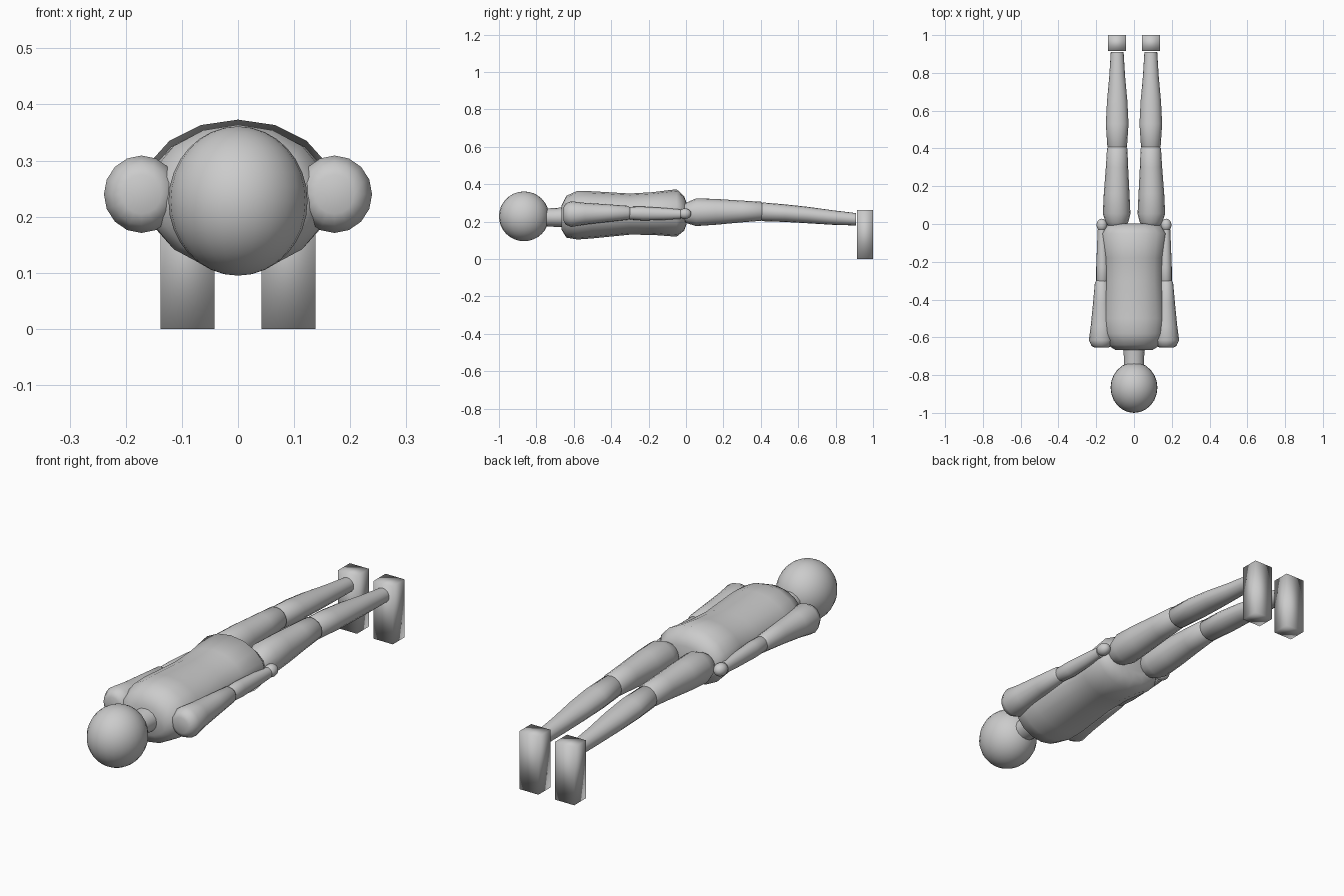
import bpy, bmesh, math

grey = bpy.data.materials.new("plain grey")
grey.diffuse_color = (0.6, 0.6, 0.6, 1)


def finish(name, bm, angle=None):
    bmesh.ops.recalc_face_normals(bm, faces=bm.faces)
    mesh = bpy.data.meshes.new(name)
    bm.to_mesh(mesh)
    bm.free()
    mesh.materials.append(grey)
    mesh.shade_smooth()
    obj = bpy.data.objects.new(name, mesh)
    bpy.context.collection.objects.link(obj)
    if angle:
        bpy.ops.object.select_all(action='DESELECT')
        obj.select_set(True)
        bpy.context.view_layer.objects.active = obj
        bpy.ops.object.shade_smooth_by_angle(angle=math.radians(angle))
    return obj


def loft(name, rings, sides=16):
    """Skin elliptical rings (y, centre x, centre z, radius x, radius z) along y."""
    bm = bmesh.new()
    loops = []
    for y, cx, cz, rx, rz in rings:
        loops.append([bm.verts.new((cx + rx * math.cos(2 * math.pi * i / sides), y,
                                    cz + rz * math.sin(2 * math.pi * i / sides)))
                      for i in range(sides)])
    for a, b in zip(loops, loops[1:]):
        for i in range(sides):
            j = (i + 1) % sides
            bm.faces.new((a[i], a[j], b[j], b[i]))
    bm.faces.new(loops[0])
    bm.faces.new(loops[-1])
    return finish(name, bm, 60)


def ball(name, centre, radii):
    bm = bmesh.new()
    bmesh.ops.create_uvsphere(bm, u_segments=24, v_segments=16, radius=1)
    for v in bm.verts:
        v.co = [c + r * p for c, r, p in zip(centre, radii, v.co)]
    return finish(name, bm)


# Head and neck
ball("head", (0, -0.866, 0.228), (0.124, 0.134, 0.133))
loft("neck", [(-0.76, 0, 0.222, 0.054, 0.048), (-0.70, 0, 0.222, 0.054, 0.05),
              (-0.64, 0, 0.224, 0.06, 0.054)])

# Torso with wider chest and hips
loft("torso", [(-0.666, 0, 0.222, 0.10, 0.064), (-0.64, 0, 0.226, 0.14, 0.112),
               (-0.58, 0, 0.234, 0.162, 0.130), (-0.50, 0, 0.236, 0.168, 0.126),
               (-0.30, 0, 0.240, 0.154, 0.110), (-0.18, 0, 0.243, 0.155, 0.114),
               (-0.05, 0, 0.246, 0.172, 0.127), (-0.01, 0, 0.243, 0.145, 0.092),
               (0.002, 0, 0.243, 0.11, 0.06)])

# Limbs on both sides
for side, s in (("left", 1), ("right", -1)):
    loft(side + "_upper_arm", [
        (-0.655, s * .172, .24, .035, .035), (-0.645, s * .172, .24, .053, .055),
        (-0.615, s * .172, .24, .067, .069), (-0.54, s * .171, .242, .058, .058),
        (-0.42, s * .171, .245, .046, .047), (-0.31, s * .171, .247, .036, .037),
        (-0.29, s * .171, .247, .022, .022)])
    loft(side + "_forearm", [
        (-0.325, s * .168, .245, .018, .018), (-0.30, s * .168, .245, .032, .034),
        (-0.23, s * .167, .243, .033, .037), (-0.12, s * .168, .241, .028, .032),
        (-0.03, s * .170, .240, .022, .025)])
    ball(side + "_hand", (s * .170, -0.006, .242), (.028, .034, .028))
    loft(side + "_thigh", [
        (-0.03, s * .09, .245, .036, .036), (0.01, s * .09, .247, .06, .058),
        (0.055, s * .092, .25, .073, .074), (0.16, s * .092, .252, .068, .069),
        (0.30, s * .09, .254, .059, .058), (0.40, s * .089, .255, .054, .051),
        (0.42, s * .089, .255, .036, .034)])
    loft(side + "_shin", [
        (0.385, s * .089, .252, .03, .028), (0.41, s * .089, .252, .052, .050),
        (0.53, s * .089, .245, .06, .047), (0.65, s * .089, .235, .054, .044),
        (0.78, s * .089, .222, .042, .039), (0.91, s * .089, .212, .034, .033)])
    # Foot block hanging with toes down
    bm = bmesh.new()
    bmesh.ops.create_cube(bm, size=1)
    for v in bm.verts:
        v.co = (s * .09 + v.co.x * .096, .9575 + v.co.y * .085, .1315 + v.co.z * .263)
    finish(side + "_foot", bm)
